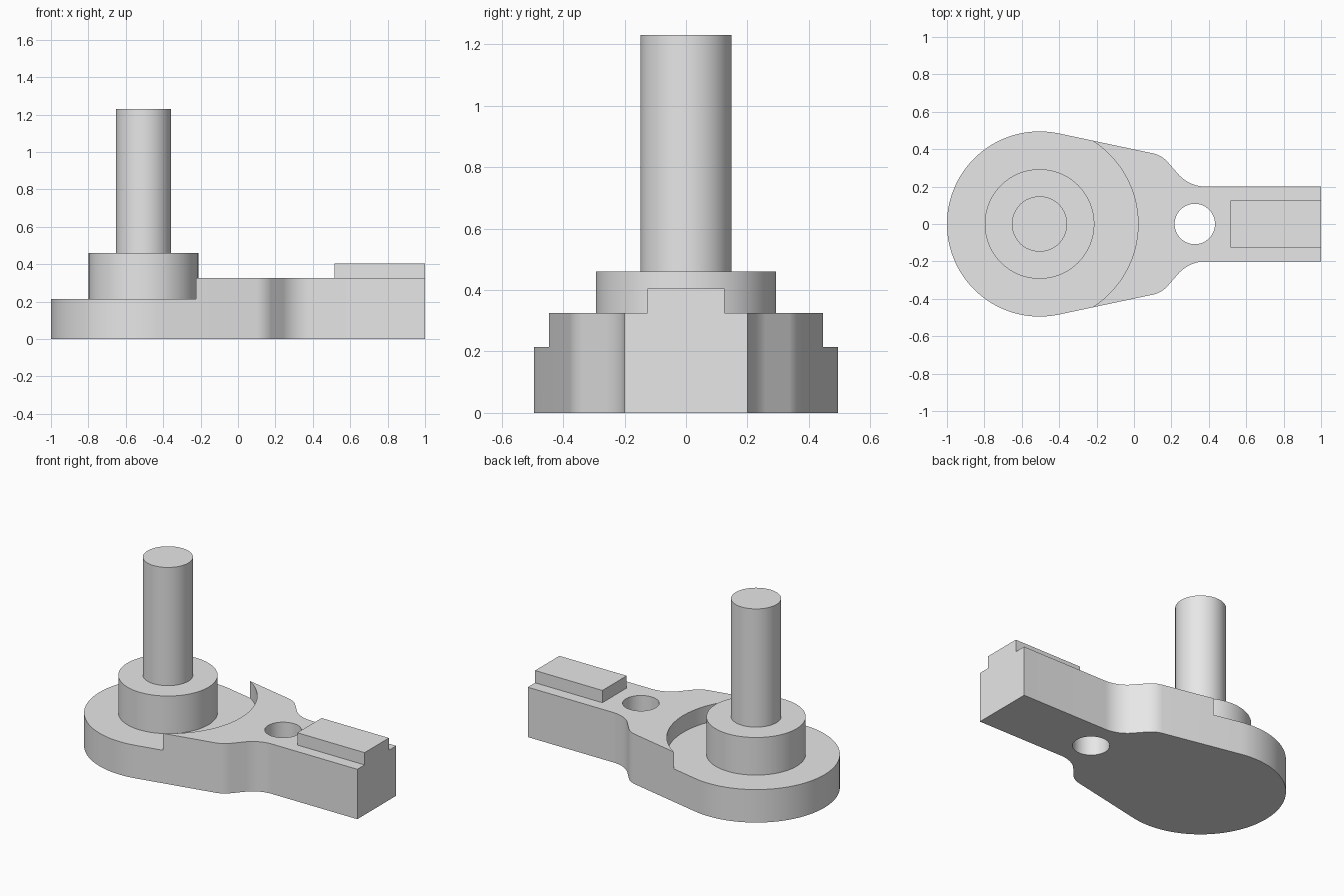
import bpy
import bmesh
from math import cos, sin, radians

cube = bpy.data.objects.get("Cube")
if cube:
    bpy.data.objects.remove(cube, do_unlink=True)

metal = bpy.data.materials.new("light grey metal")
metal.use_nodes = True
metal.diffuse_color = (0.8, 0.8, 0.8, 1)
metal.node_tree.nodes["Principled BSDF"].inputs["Base Color"].default_value = (0.8, 0.8, 0.8, 1)

PIVOT = -0.505      # x of the round end and the shaft
FLOOR, DECK = 0.215, 0.325


def arc(cx, cy, r, start, end, n):
    """Points along an arc, angles in degrees."""
    angles = [radians(start + (end - start) * i / n) for i in range(n + 1)]
    return [(cx + r * cos(a), cy + r * sin(a)) for a in angles]


def prism(name, outline, z0, z1):
    """Extrude a flat outline from z0 to z1."""
    bm = bmesh.new()
    base = bm.faces.new([bm.verts.new((x, y, z0)) for x, y in outline])
    top = bmesh.ops.extrude_face_region(bm, geom=[base])["geom"]
    for v in top:
        if isinstance(v, bmesh.types.BMVert):
            v.co.z = z1
    bmesh.ops.recalc_face_normals(bm, faces=bm.faces)
    mesh = bpy.data.meshes.new(name)
    bm.to_mesh(mesh)
    bm.free()
    mesh.materials.append(metal)
    obj = bpy.data.objects.new(name, mesh)
    bpy.context.collection.objects.link(obj)
    return obj


def cylinder(name, x, r, z0, z1, n=96):
    return prism(name, arc(x, 0, r, 0, 360, n)[:-1], z0, z1)


def activate(obj):
    bpy.ops.object.select_all(action='DESELECT')
    obj.select_set(True)
    bpy.context.view_layer.objects.active = obj


def combine(obj, tool, operation):
    """Apply a boolean and discard the tool."""
    mod = obj.modifiers.new(operation.title(), 'BOOLEAN')
    mod.operation, mod.solver, mod.object = operation, 'EXACT', tool
    activate(obj)
    bpy.ops.object.modifier_apply(modifier=mod.name)
    bpy.data.objects.remove(tool, do_unlink=True)


# Arm outline: square end, concave neck, shoulder, then round end; mirrored in y
half = [(1, 0.2)]
half += arc(0.385, 0.4, 0.2, 270, 225, 10)
half += arc(0.069, 0.231, 0.15, 45, 78, 8)
half += arc(PIVOT, 0, 0.495, 78, 180, 40)
outline = half + [(x, -y) for x, y in reversed(half[:-1])]
arm = prism("arm", outline, 0, DECK)

# Round recess, through hole and raised key
combine(arm, cylinder("recess_cutter", PIVOT, 0.527, FLOOR, 0.6, 128), 'DIFFERENCE')
combine(arm, cylinder("hole_cutter", 0.325, 0.108, -0.1, 0.6, 64), 'DIFFERENCE')
key_outline = [(0.515, -0.125), (1, -0.125), (1, 0.125), (0.515, 0.125)]
combine(arm, prism("key", key_outline, 0.25, 0.405), 'UNION')

# Boss and shaft
boss = cylinder("boss", PIVOT, 0.293, FLOOR, 0.46)
shaft = cylinder("shaft", PIVOT, 0.148, 0.46, 1.23, 64)

for part in (arm, boss, shaft):
    activate(part)
    bpy.ops.object.shade_smooth_by_angle(angle=radians(30))
